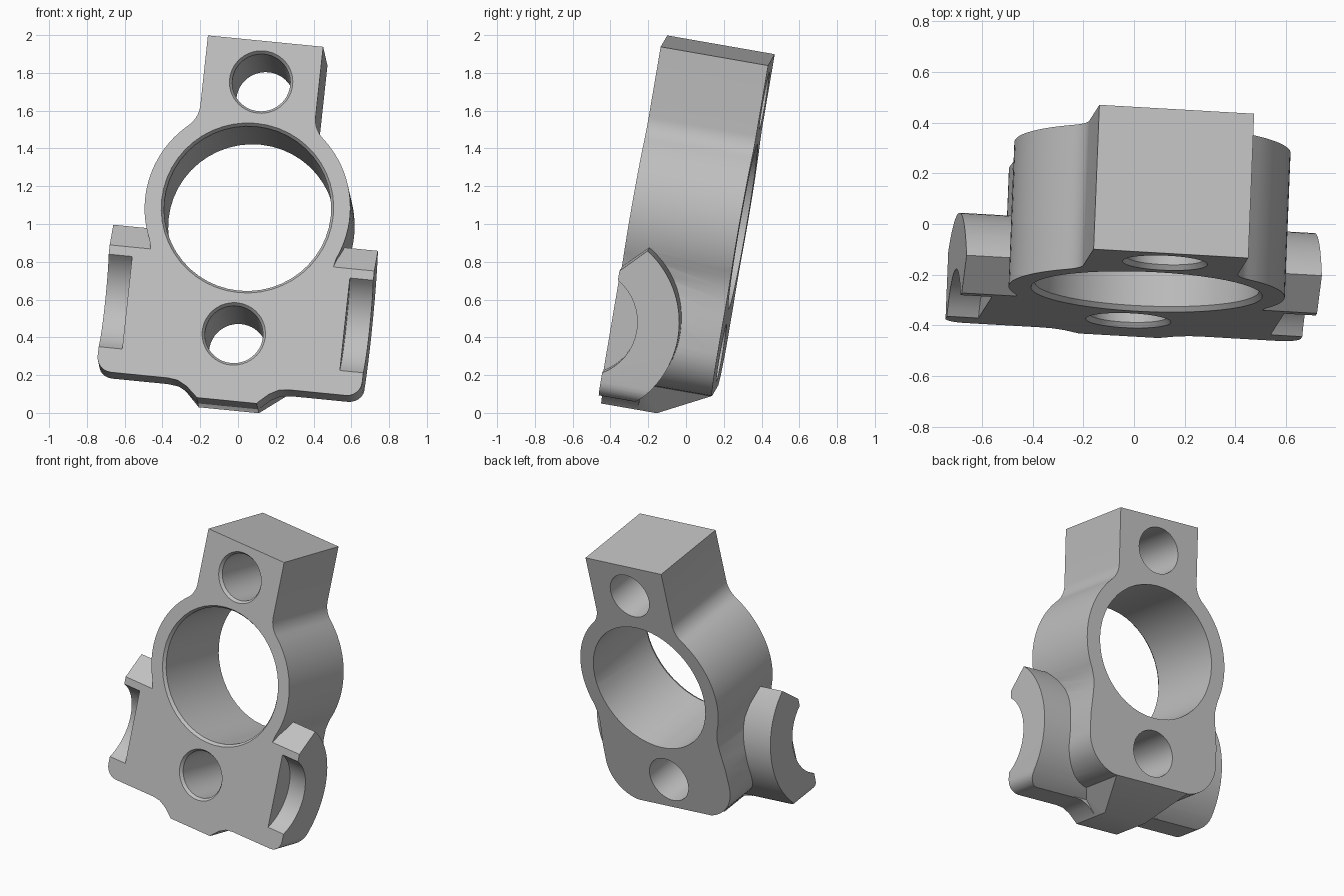
import bpy, bmesh
from math import sin, cos, pi, radians, sqrt, atan2
from mathutils import Matrix, Vector

if "Cube" in bpy.data.objects:
    bpy.data.objects.remove(bpy.data.objects["Cube"])

grey = bpy.data.materials.new("light grey metal")
grey.use_nodes = True
grey.diffuse_color = (0.53, 0.53, 0.53, 1)
grey.node_tree.nodes["Principled BSDF"].inputs["Base Color"].default_value = grey.diffuse_color


def make_object(name, bm):
    bmesh.ops.recalc_face_normals(bm, faces=bm.faces)
    mesh = bpy.data.meshes.new(name)
    bm.to_mesh(mesh)
    bm.free()
    mesh.materials.append(grey)
    ob = bpy.data.objects.new(name, mesh)
    bpy.context.collection.objects.link(ob)
    return ob


def prism(name, points, start, end, along_x=False):
    """Extrude an outline: (x, z) along y, or (z, y) along x."""
    bm = bmesh.new()
    place = (lambda p, d: (d, p[1], p[0])) if along_x else (lambda p, d: (p[0], d, p[1]))
    face = bm.faces.new([bm.verts.new(place(p, start)) for p in points])
    out = bmesh.ops.extrude_face_region(bm, geom=[face])
    verts = [v for v in out["geom"] if isinstance(v, bmesh.types.BMVert)]
    bmesh.ops.translate(bm, verts=verts, vec=Vector(place((0, 0), end - start)))
    return make_object(name, bm)


def arc(cx, cy, r, a0, a1, n):
    return [(cx + r * cos(a0 + (a1 - a0) * i / n), cy + r * sin(a0 + (a1 - a0) * i / n))
            for i in range(n + 1)]


def mirrored(half):
    return half + [(-x, z) for x, z in reversed(half)]


def combine(target, tool, operation):
    mod = target.modifiers.new("combine", "BOOLEAN")
    mod.object, mod.operation, mod.solver = tool, operation, "EXACT"
    bpy.context.view_layer.objects.active = target
    bpy.ops.object.modifier_apply(modifier=mod.name)
    bpy.data.objects.remove(tool)


def bore(name, z, r):
    """Round cutter with a small chamfer at the front."""
    bm = bmesh.new()
    n, c = 48, 0.014
    rings = [[bm.verts.new((q * cos(2 * pi * i / n), y, z + q * sin(2 * pi * i / n)))
              for i in range(n)]
             for y, q in ((-0.05, r), (0, r), (0.02, r - c), (0.7, r - c))]
    for a, b in zip(rings, rings[1:]):
        for i in range(n):
            bm.faces.new((a[i], a[(i + 1) % n], b[(i + 1) % n], b[i]))
    bm.faces.new(rings[0])
    bm.faces.new(rings[-1])
    return make_object(name, bm)


# Main body outline: top block, fillet, ring, rounded lower lobe, foot
R, W, F, depth = 0.545, 0.307, 0.15, 0.578
fx = W + F
fz = sqrt((R + F) ** 2 - fx ** 2)
join = atan2(fz, fx)
half = [(W, 0.901)]
half += arc(fx, fz, F, pi, pi + join, 8)
half += arc(0, 0, R, join, radians(-24), 20)[1:]
half += [(0.482, -0.29), (0.482, -0.36), (0.49, -0.44), (0.498, -0.52)]
half += arc(0.25, -0.64, 0.25, 0, -pi / 2 + 0.12, 10)
half += [(0.16, -1.04)]
body = prism("bearing_bracket", mirrored(half), 0, depth)

# Slope under the back of the foot
combine(body, prism("foot_slope", [(-1.04, 0.3), (-0.886, depth), (-0.832, depth + 0.1),
                                   (-1.3, depth + 0.1), (-1.3, 0.3)], -1, 1, True), "DIFFERENCE")

# Curved cross bar whose ends form the side pads
pz, py, r_out, r_in, side = -0.57, -0.147, 0.512, 0.29, 0.705
bar = prism("cross_bar", [(-0.27, 0)] + arc(pz, py, r_out, radians(32.6), radians(138), 28)
            + [(-0.95, 0)], -side, side, True)
corner = [(side, 0)] + arc(side - 0.08, -0.87, 0.08, 0, -pi / 2, 6)
corner += [(0.33, -0.95), (0.27, -0.958), (0.22, -0.985), (0.16, -1.04)]
combine(bar, prism("bar_outline", mirrored(corner), -0.1, 0.6), "INTERSECT")
combine(body, bar, "UNION")

# Curved fillers between the bar and the foot
for s in (-1, 1):
    fill = [(0.14, -1.038), (0.16, -1.038), (0.22, -0.984), (0.27, -0.957), (0.33, -0.949),
            (0.33, -0.8), (0.14, -0.8)]
    combine(body, prism("foot_filler", [(s * x, z) for x, z in fill], 0, 0.2), "UNION")

# Round seats in the outer ends of the pads
for s in (-1, 1):
    combine(body, prism("pad_seat", arc(pz, py, r_in, 0, 2 * pi * 47 / 48, 47),
                        s * 0.58, s * 0.8, True), "DIFFERENCE")

# Main bore and two bolt holes
for z, r in ((0, 0.457), (0.68, 0.168), (-0.68, 0.168)):
    combine(body, bore("bore", z, r), "DIFFERENCE")

# Tilt the part into its resting pose
right = Vector((0.993, -0.057, -0.098)).normalized()
up = Vector((0.103, 0.167, 0.98))
up = (up - right * up.dot(right)).normalized()
back = up.cross(right)
pose = Matrix((right, back, up)).transposed().to_4x4()
pose.translation = (0.05, -0.267, 1.085)
body.data.transform(pose)

for ob in bpy.context.selected_objects:
    ob.select_set(False)
body.select_set(True)
bpy.context.view_layer.objects.active = body
bpy.ops.object.shade_smooth_by_angle(angle=radians(30))
